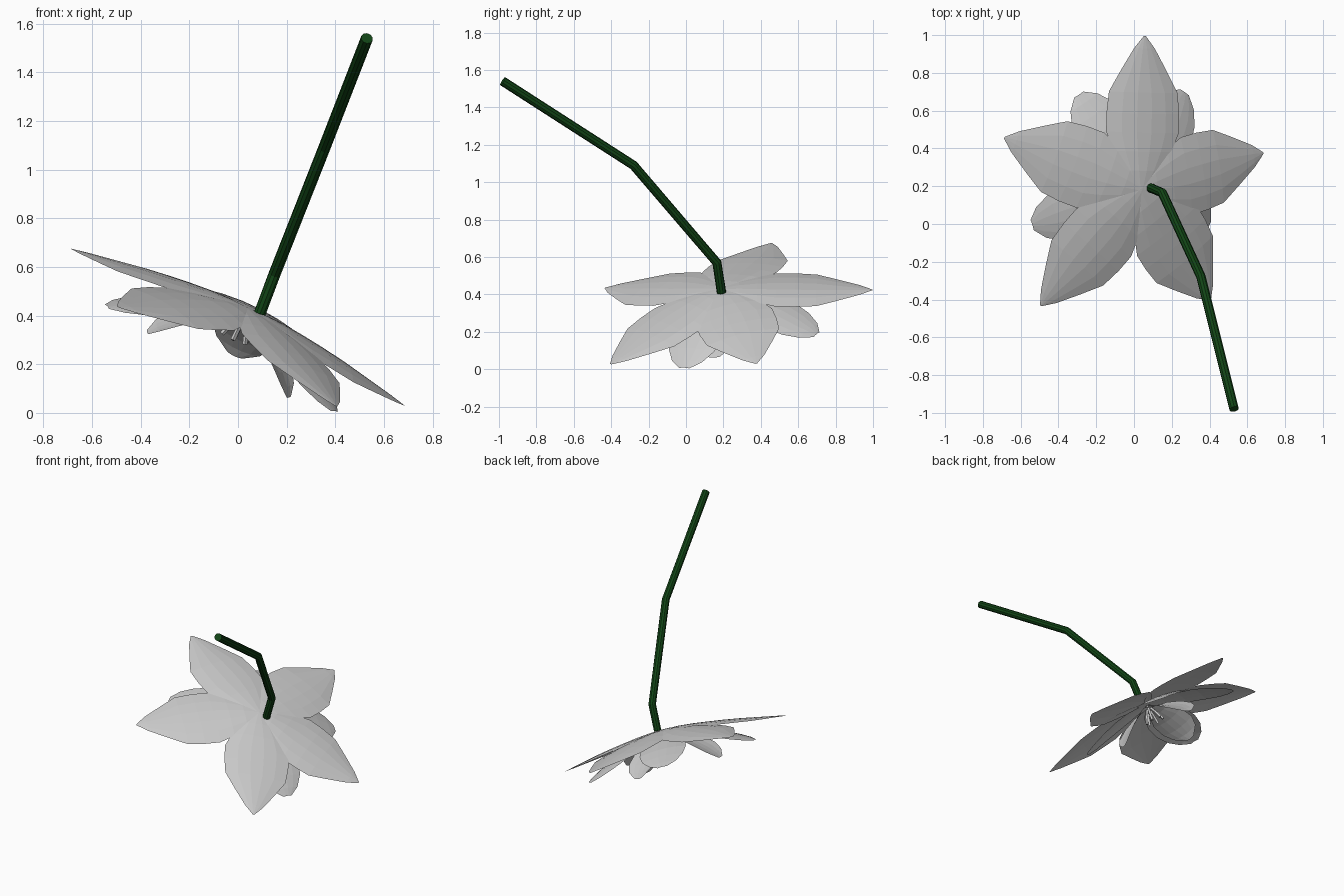
import bpy, bmesh, math
from mathutils import Vector

if "Cube" in bpy.data.objects:
    bpy.data.objects.remove(bpy.data.objects["Cube"])

# Flower frame: tilted disc, "up" points to the stem side
N = Vector((0.46, -0.17, 1)).normalized()
C = Vector((-0.008, 0.2, 0.325))
U = Vector((0.068, 0.8, 0.105))
U = (U - N * U.dot(N)).normalized()
V = N.cross(U)
COLS = (-1, -0.6, -0.2, 0.2, 0.6, 1)


def petal(name, deg, profile, drop, length=1.0):
    """profile: (radius, height, half width); drop: how far the edges fall"""
    a = math.radians(deg)
    d = U * math.cos(a) + V * math.sin(a)
    s = N.cross(d)
    verts, faces = [], []
    for r, h, w in profile:
        for c in COLS:
            verts.append(C + d * r * length + s * (w * c) + N * (h - drop * c * c * w / 0.2))
    k = len(COLS)
    for i in range(len(profile) - 1):
        for j in range(k - 1):
            p = i * k + j
            faces.append((p, p + k, p + k + 1, p + 1))
    me = bpy.data.meshes.new(name)
    me.from_pydata(verts, [], faces)
    ob = bpy.data.objects.new(name, me)
    bpy.context.collection.objects.link(ob)
    # normals towards the stem side
    if sum(f.normal.dot(N) for f in me.polygons) < 0:
        me.flip_normals()


# Five large pointed outer petals
outer = [(0.0, 0.118, 0.03), (0.1, 0.114, 0.11), (0.2, 0.104, 0.17), (0.3, 0.09, 0.212),
         (0.4, 0.075, 0.212), (0.51, 0.056, 0.2), (0.62, 0.034, 0.135),
         (0.74, 0.01, 0.06), (0.805, -0.005, 0.005)]
for i, (deg, k) in enumerate(((0, 1), (72.5, 1), (144, 1), (220.5, 0.98), (284.5, 0.96))):
    petal(f"outer_petal_{i + 1}", deg, outer, 0.022, k)

# Blunter middle petals in the gaps
middle = [(0.02, 0.1, 0.03), (0.12, 0.085, 0.1), (0.25, 0.055, 0.145), (0.38, 0.015, 0.155),
          (0.48, -0.025, 0.135), (0.56, -0.06, 0.09), (0.61, -0.085, 0.03)]
for i, (deg, k) in enumerate(((34, 0.93), (114, 0.94), (247, 0.9), (329, 0.95))):
    petal(f"middle_petal_{i + 1}", deg, middle, 0.02, k)

# Small inner petals, cupped downwards
inner = [(0.02, 0.08, 0.03), (0.1, 0.05, 0.08), (0.18, 0.0, 0.125), (0.26, -0.06, 0.13),
         (0.31, -0.105, 0.1), (0.34, -0.14, 0.035)]
for i, (deg, k) in enumerate(((104, 1), (258, 0.92), (356, 1))):
    petal(f"inner_petal_{i + 1}", deg, inner, -0.03, k)


def tube(name, path, radius, sides):
    """Mitred tube along a bent path, capped at both ends"""
    bm = bmesh.new()
    pts = [Vector(p) for p in path]
    rings = []
    for i, p in enumerate(pts):
        t0 = (p - pts[i - 1]).normalized() if i else Vector()
        t1 = (pts[i + 1] - p).normalized() if i < len(pts) - 1 else Vector()
        t = (t0 + t1).normalized()
        a = t.cross(Vector((1, 0, 0))).normalized()
        b = t.cross(a)
        rings.append([bm.verts.new(p + radius * (a * math.cos(q) + b * math.sin(q)))
                      for q in (math.tau * j / sides for j in range(sides))])
    for r0, r1 in zip(rings, rings[1:]):
        for j in range(sides):
            k = (j + 1) % sides
            bm.faces.new((r0[j], r0[k], r1[k], r1[j]))
    bm.faces.new(rings[0])
    bm.faces.new(rings[-1])
    bmesh.ops.recalc_face_normals(bm, faces=bm.faces)
    me = bpy.data.meshes.new(name)
    bm.to_mesh(me)
    bm.free()
    ob = bpy.data.objects.new(name, me)
    bpy.context.collection.objects.link(ob)
    return ob


# Stamens in the heart
for i in range(6):
    a = math.tau * i / 6
    d = U * math.cos(a) + V * math.sin(a)
    tube(f"stamen_{i + 1}", [C + N * 0.1, C + d * 0.04 + N * 0.03, C + d * 0.06 - N * 0.02],
         0.01, 4)

# Bent stem
stem = tube("stem", [(0.09, 0.19, 0.41), (0.15, 0.165, 0.57),
                     (0.355, -0.28, 1.09), (0.53, -0.98, 1.54)], 0.025, 10)
mat = bpy.data.materials.new("stem_green")
mat.diffuse_color = (0.006, 0.06, 0.008, 1)
mat.use_nodes = True
mat.node_tree.nodes["Principled BSDF"].inputs["Base Color"].default_value = mat.diffuse_color
stem.data.materials.append(mat)
